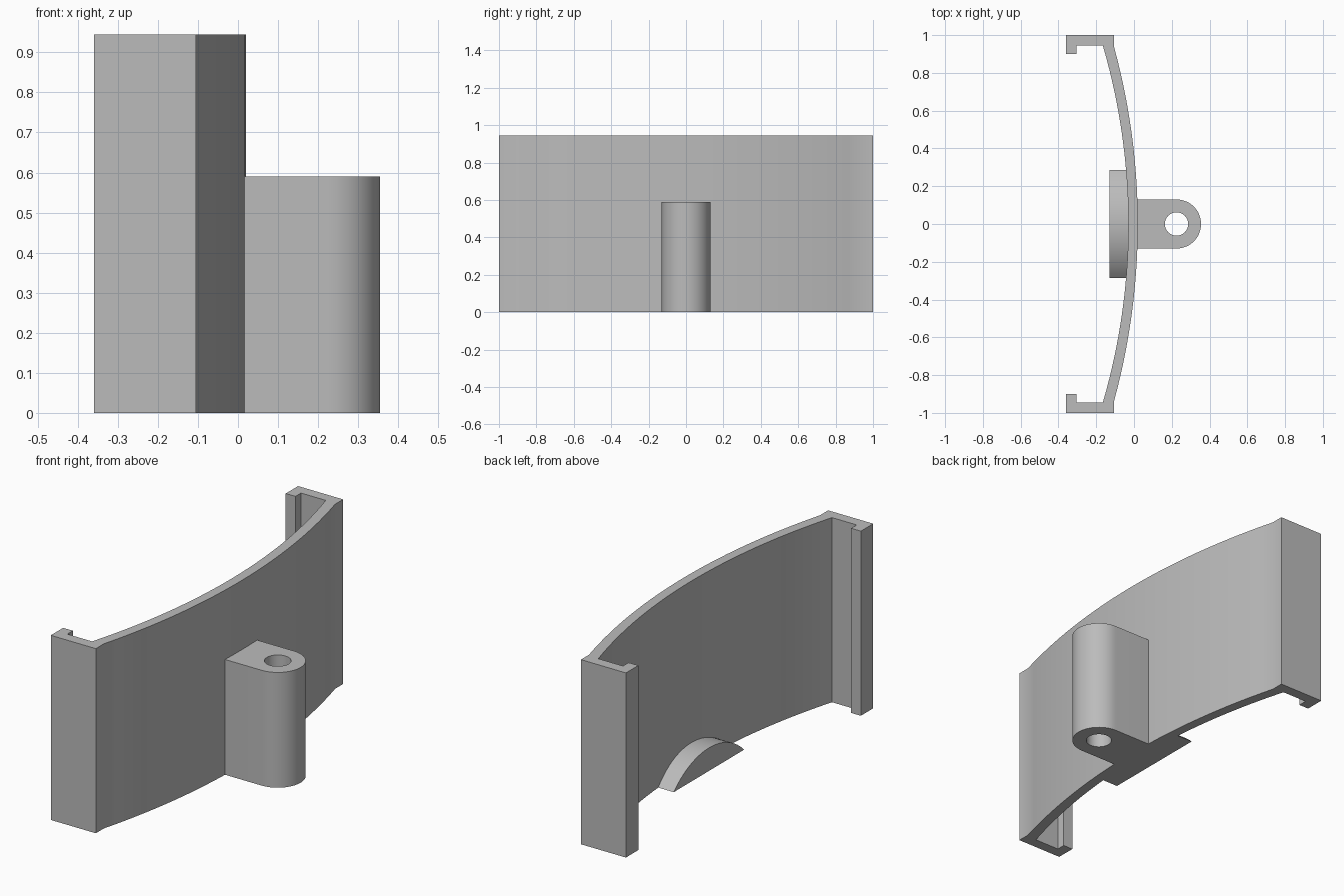
import bpy, bmesh, math
from mathutils import Matrix

cube = bpy.data.objects.get("Cube")
if cube:
    bpy.data.objects.remove(cube)

grey = bpy.data.materials.new("plain_grey")
grey.use_nodes = True
colour = (0.5, 0.5, 0.5, 1)
grey.diffuse_color = colour
grey.node_tree.nodes["Principled BSDF"].inputs["Base Color"].default_value = colour


def arc(cx, cy, r, start, end, n):
    """Points on a circle, angles in radians."""
    return [(cx + r * math.cos(start + (end - start) * i / n),
             cy + r * math.sin(start + (end - start) * i / n)) for i in range(n + 1)]


def prism(name, outline, height, hole=None, matrix=Matrix()):
    """Extrude an outline, with an optional matching hole loop, upward."""
    bm = bmesh.new()
    edges = []
    for loop in filter(None, (outline, hole)):
        vs = [bm.verts.new((x, y, 0)) for x, y in loop]
        edges += [bm.edges.new((vs[i - 1], vs[i])) for i in range(len(vs))]
    if hole:
        bmesh.ops.triangle_fill(bm, edges=edges, use_beauty=True)
    else:
        bm.faces.new(vs)
    top = bmesh.ops.extrude_face_region(bm, geom=bm.faces[:], use_keep_orig=True)
    bmesh.ops.translate(bm, vec=(0, 0, height),
                        verts=[g for g in top["geom"] if isinstance(g, bmesh.types.BMVert)])
    bmesh.ops.recalc_face_normals(bm, faces=bm.faces[:])
    bm.transform(matrix)
    mesh = bpy.data.meshes.new(name)
    bm.to_mesh(mesh)
    bm.free()
    mesh.materials.append(grey)
    obj = bpy.data.objects.new(name, mesh)
    bpy.context.collection.objects.link(obj)
    bpy.ops.object.select_all(action="DESELECT")
    obj.select_set(True)
    bpy.context.view_layer.objects.active = obj
    bpy.ops.object.shade_smooth_by_angle(angle=math.radians(20))
    return obj


def bow(x_mid, x_end, y_end):
    """Shallow arc through the middle and both ends, running from -y to +y."""
    sag = x_mid - x_end
    r = (y_end ** 2 + sag ** 2) / (2 * sag)
    a = math.asin(y_end / r)
    return arc(x_mid - r, 0, r, -a, a, 28)


# Curved plate with a hooked flange at each end
hook = [(-0.105, 1), (-0.36, 1), (-0.36, 0.9), (-0.305, 0.9), (-0.305, 0.945)]
mirrored_hook = [(x, -y) for x, y in reversed(hook)]
outline = (bow(0.02, -0.105, 0.935) + hook
           + bow(-0.03, -0.165, 0.945)[::-1] + mirrored_hook)
prism("curved_plate", outline, 0.945)

# Round-ended lug with a vertical pin hole
lug = [(-0.005, -0.13)] + arc(0.225, 0, 0.13, -math.pi / 2, math.pi / 2, 24) + [(-0.005, 0.13)]
pin_hole = arc(0.225, 0, 0.062, 0, 2 * math.pi, 32)[:-1]
prism("pin_lug", lug, 0.59, hole=pin_hole)

# Half-moon rib on the inner side, its flat edge on the bottom
half, rise = 0.285, 0.118
radius = (half ** 2 + rise ** 2) / (2 * rise)
spread = math.asin(half / radius)
moon = arc(0, rise - radius, radius, math.pi / 2 - spread, math.pi / 2 + spread, 24)
upright = Matrix(((0, 0, 1, -0.13), (1, 0, 0, 0), (0, 1, 0, 0), (0, 0, 0, 1)))
prism("half_moon_rib", moon, 0.11, matrix=upright)
